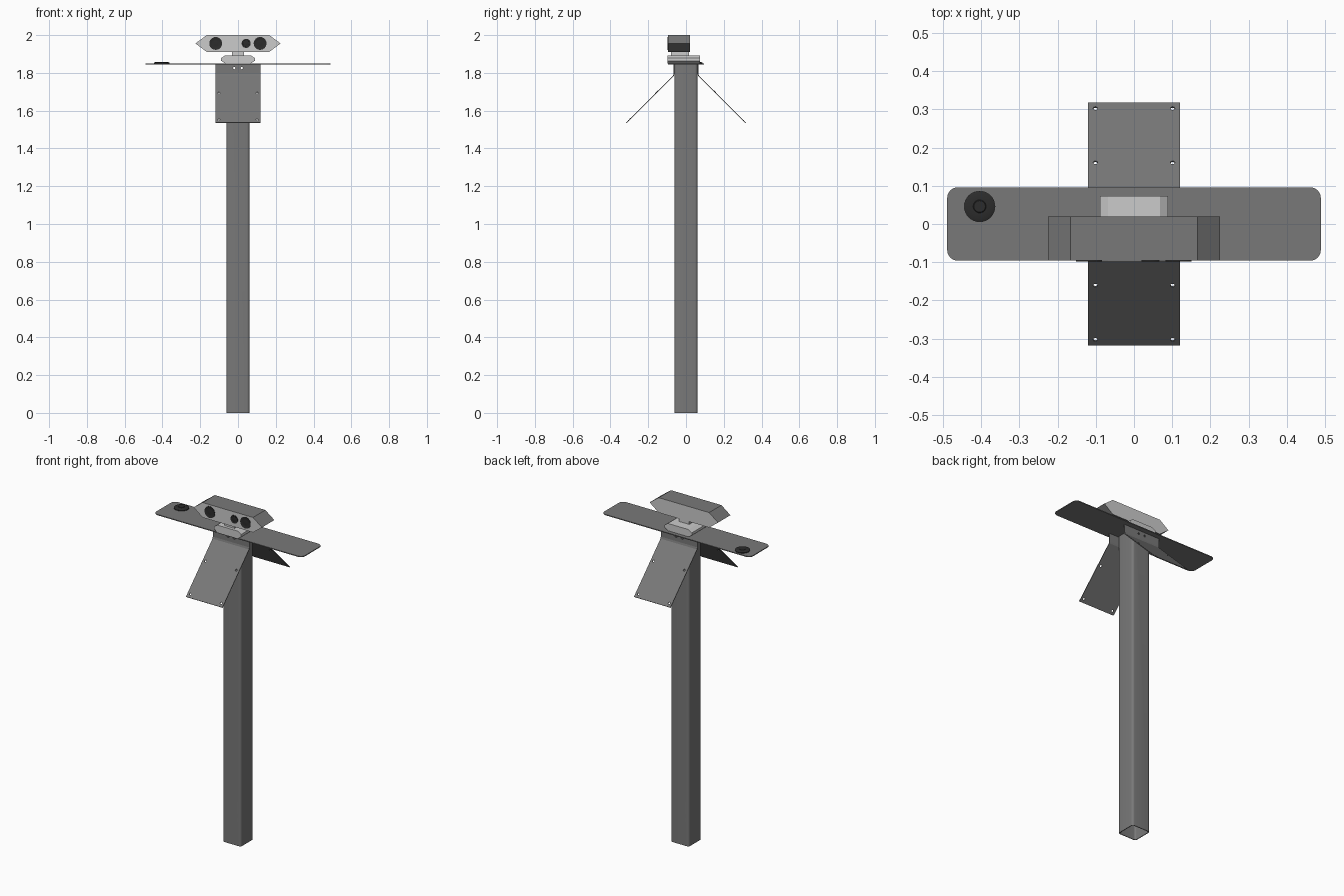
import bpy, bmesh
from math import pi, sin, cos
from mathutils import Matrix, Vector

if "Cube" in bpy.data.objects:
    bpy.data.objects.remove(bpy.data.objects["Cube"])


def material(name, v):
    m = bpy.data.materials.new(name)
    m.diffuse_color = (v, v, v, 1)
    m.use_nodes = True
    m.node_tree.nodes["Principled BSDF"].inputs["Base Color"].default_value = m.diffuse_color
    return m


METAL = material("metal", 0.19)
LIGHT = material("light_plastic", 0.52)
DARK = material("dark_glass", 0.025)


def finish(name, bm, mats, smooth=False):
    bmesh.ops.recalc_face_normals(bm, faces=bm.faces)
    me = bpy.data.meshes.new(name)
    bm.to_mesh(me)
    bm.free()
    ob = bpy.data.objects.new(name, me)
    bpy.context.collection.objects.link(ob)
    for m in mats:
        me.materials.append(m)
    if smooth:
        activate(ob)
        bpy.ops.object.shade_smooth_by_angle(angle=0.6)
    return ob


def activate(ob):
    bpy.ops.object.select_all(action='DESELECT')
    ob.select_set(True)
    bpy.context.view_layer.objects.active = ob


def prism(name, pts, axis, lo, hi, mats, smooth=False):
    """Extrude a 2D outline along an axis (x: yz points, y: xz, z: xy)."""
    i = "xyz".index(axis)

    def place(p, h):
        q = list(p)
        q.insert(i, h)
        return q
    bm = bmesh.new()
    a = [bm.verts.new(place(p, lo)) for p in pts]
    b = [bm.verts.new(place(p, hi)) for p in pts]
    bm.faces.new(a)
    bm.faces.new(b)
    n = len(pts)
    for k in range(n):
        bm.faces.new((a[k], a[(k + 1) % n], b[(k + 1) % n], b[k]))
    return finish(name, bm, mats, smooth)


def rounded_rect(hx, hy, r, seg=6):
    pts = []
    for k, (sx, sy) in enumerate(((1, 1), (-1, 1), (-1, -1), (1, -1))):
        for j in range(seg + 1):
            t = (k + j / seg) * pi / 2
            pts.append((sx * (hx - r) + r * cos(t), sy * (hy - r) + r * sin(t)))
    return pts


def cylinders(spots, direction, r, depth):
    bm = bmesh.new()
    rot = Vector((0, 0, 1)).rotation_difference(Vector(direction)).to_matrix().to_4x4()
    for s in spots:
        bmesh.ops.create_cone(bm, cap_ends=True, segments=16, radius1=r, radius2=r,
                              depth=depth, matrix=Matrix.Translation(s) @ rot)
    return finish("cutter", bm, [])


def cut(ob, cutter):
    activate(ob)
    mod = ob.modifiers.new("cut", 'BOOLEAN')
    mod.operation, mod.solver, mod.object = 'DIFFERENCE', 'EXACT', cutter
    bpy.ops.object.modifier_apply(modifier=mod.name)
    bpy.data.objects.remove(cutter)


def lathe(name, rings, mat4, mats, seg=32):
    """Stack rings of (radius, height) and cap both ends."""
    bm = bmesh.new()
    loops = [[bm.verts.new(mat4 @ Vector((r * cos(2 * pi * k / seg), r * sin(2 * pi * k / seg), h)))
              for k in range(seg)] for r, h in rings]
    for a, b in zip(loops, loops[1:]):
        for k in range(seg):
            bm.faces.new((a[k], a[(k + 1) % seg], b[(k + 1) % seg], b[k]))
    bm.faces.new(loops[0])
    bm.faces.new(loops[-1])
    return finish(name, bm, mats, True)


# Hollow square post with through bolt holes
post = prism("post", rounded_rect(.061, .061, .014), "z", 0, 1.845, [METAL])
cut(post, prism("cutter", rounded_rect(.057, .057, .010), "z", -.1, 1.95, []))
bolts = [(x, 0, 1.825) for x in (-.02, .02)]
cut(post, cylinders(bolts, (0, 1, 0), .006, .4))
activate(post)
bpy.ops.object.shade_smooth_by_angle(angle=0.6)

# Top plate
prism("top_plate", rounded_rect(.489, .096, .028), "z", 1.845, 1.85, [METAL])

# Bent side panels, front and mirrored back
profile = [(-.061, 1.845), (-.065, 1.845), (-.065, 1.798), (-.068, 1.787), (-.318, 1.537),
           (-.315, 1.534), (-.064, 1.785), (-.061, 1.794)]
panel = prism("bent_panels", profile, "x", -.12, .12, [METAL])
cut(panel, cylinders([(x, -.063, z) for x, _, z in bolts], (0, 1, 0), .006, .05))
cut(panel, cylinders([(x, y, 1.8535 + y) for x in (-.101, .101) for y in (-.16, -.302)],
                     (0, -1, 1), .006, .05))
activate(panel)
mirror = panel.modifiers.new("mirror", 'MIRROR')
mirror.use_axis = (False, True, False)
mirror.use_clip = False
bpy.ops.object.modifier_apply(modifier=mirror.name)

# Flat antenna puck
lathe("antenna_puck", [(.041, 1.85), (.041, 1.854), (.035, 1.857), (.017, 1.857), (.015, 1.8585)],
      Matrix.Translation((-.404, .046, 0)), [DARK])

# Sensor foot and neck
foot = [(-.068, 1.85), (.068, 1.85), (.089, 1.864), (.089, 1.879), (.068, 1.893),
        (-.068, 1.893), (-.089, 1.879), (-.089, 1.864)]
prism("sensor_foot", foot, "y", -.098, .073, [LIGHT])
prism("sensor_neck", [(-.033, 1.89), (.033, 1.89), (.033, 1.915), (-.033, 1.915)], "y",
      -.08, .017, [LIGHT])

# Six-sided sensor head: light front and back, dark shell
head = prism("sensor_head", [(-.225, 1.956), (-.166, 1.911), (.166, 1.911), (.225, 1.956),
                             (.166, 2.0), (-.166, 2.0)], "y", -.096, .02, [LIGHT, METAL])
for f in head.data.polygons:
    f.material_index = 0 if abs(f.normal.y) > .9 else 1

# Lenses on the front face
for name, x, r in (("left_lens", -.118, .034), ("small_lens", .043, .024), ("right_lens", .117, .034)):
    lathe(name, [(r, -.003), (r, .002), (r * .85, .002), (r * .75, .0005), (r * .4, .0015), (r * .1, .002)],
          Matrix.Translation((x, -.096, 1.956)) @ Matrix.Rotation(pi / 2, 4, 'X'), [DARK])
